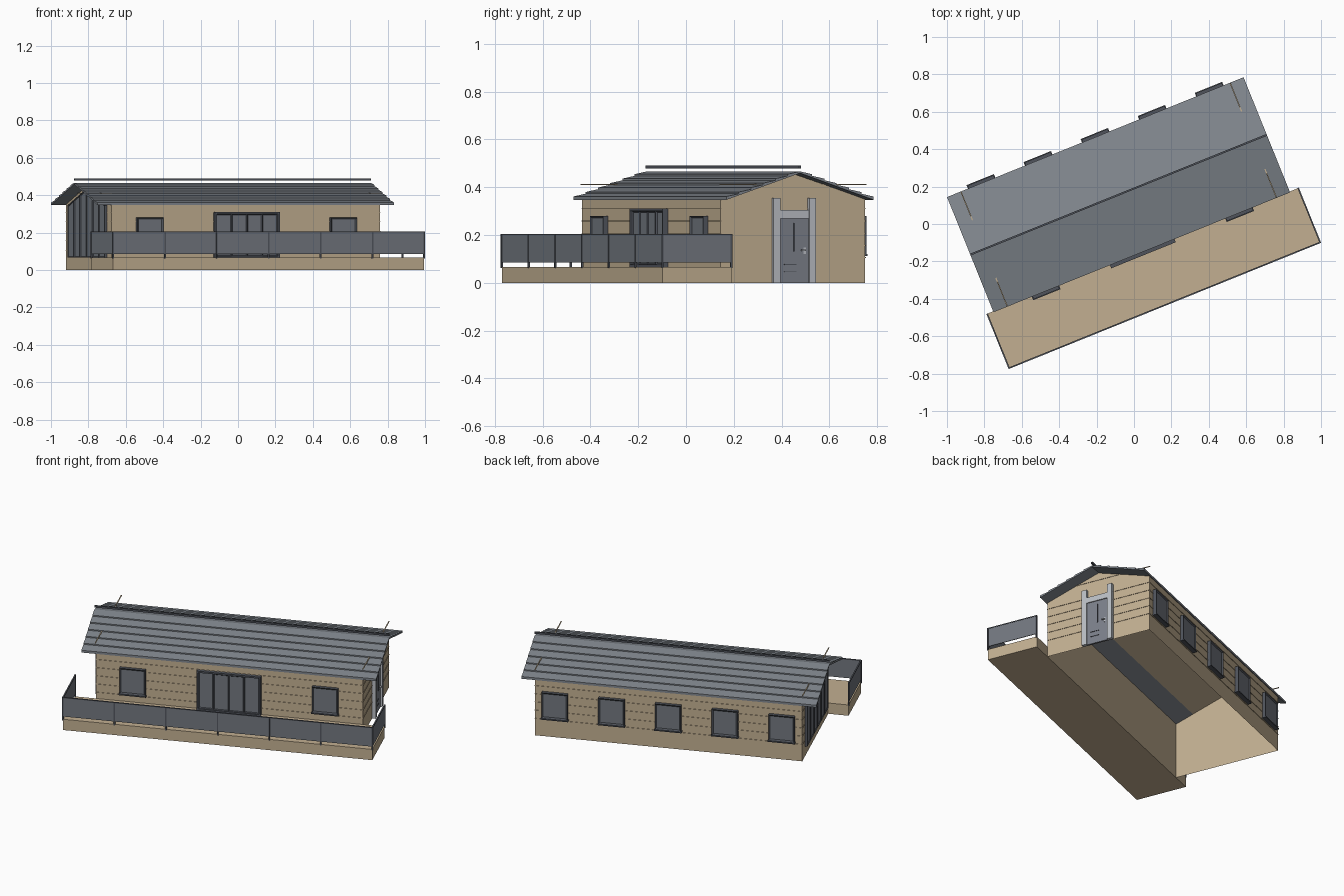
import bpy, bmesh, math

if "Cube" in bpy.data.objects:
    bpy.data.objects.remove(bpy.data.objects["Cube"])

TURN = math.radians(22)          # the whole house stands turned about z


def material(name, r, g, b):
    lin = [((c / 255 + 0.055) / 1.055) ** 2.4 for c in (r, g, b)] + [1]
    m = bpy.data.materials.new(name)
    m.use_nodes = True
    m.diffuse_color = lin
    m.node_tree.nodes["Principled BSDF"].inputs["Base Color"].default_value = lin
    return m


TIMBER = material("tan timber", 194, 175, 145)
ROOF = material("roof grey", 128, 134, 141)
GLASS = material("panel grey", 114, 119, 127)
FRAME = material("dark frame", 80, 84, 92)
DOOR = material("door grey", 124, 128, 138)
PALE = material("pale frame", 186, 190, 196)


def finish(name, bm, mats):
    bmesh.ops.recalc_face_normals(bm, faces=bm.faces)
    mesh = bpy.data.meshes.new(name)
    bm.to_mesh(mesh)
    bm.free()
    for m in mats:
        mesh.materials.append(m)
    ob = bpy.data.objects.new(name, mesh)
    ob.rotation_euler.z = TURN
    bpy.context.scene.collection.objects.link(ob)
    return ob


def prism(name, outline, axis, a, b, mats, rim=0, depth=0, open_base=False):
    """Extrude an outline along x (points y, z) or y (points x, z).
    With rim, the end at b gets a sunken pane in the second material."""
    bm = bmesh.new()
    ends = []
    for d in (a, b):
        ends.append([bm.verts.new((d, p, z) if axis == "x" else (p, d, z)) for p, z in outline])
    bm.faces.new(ends[0])
    front = bm.faces.new(ends[1])
    n = len(outline)
    for i in range(n):
        j = (i + 1) % n
        if open_base and outline[i][1] == 0 and outline[j][1] == 0:
            continue
        bm.faces.new((ends[0][i], ends[0][j], ends[1][j], ends[1][i]))
    bmesh.ops.recalc_face_normals(bm, faces=bm.faces)
    if rim:
        bmesh.ops.inset_region(bm, faces=[front], thickness=rim, depth=-depth)
        front.material_index = 1
    return finish(name, bm, mats)


def rect(p0, p1, z0, z1):
    return [(p0, z0), (p1, z0), (p1, z1), (p0, z1)]


def box(name, x0, x1, y0, y1, z0, z1, mat):
    return prism(name, rect(x0, x1, z0, z1), "y", y0, y1, [mat])


# Main dimensions in the house's own axes
X0, X1 = -0.79, 0.759            # end walls
Y0, Y1 = -0.15, 0.502            # long walls
MID = (Y0 + Y1) / 2
EAVE, PEAK = 0.35, 0.457
RX0, RX1 = -0.873, 0.837         # roof ends
XC = (X0 + X1) / 2

# Hollow gabled walls, open underneath
prism("walls", [(Y0, 0), (Y1, 0), (Y1, EAVE), (MID, PEAK), (Y0, EAVE)],
      "x", X0, X1, [TIMBER], open_base=True)

# Thin cladding battens around the walls; the highest runs out past the gables
T = 0.003
for k in range(6):
    z = 0.104 + k * 0.051
    if z > EAVE - 0.005:
        continue
    for side, y in (("front", Y0 - T), ("back", Y1)):
        box(f"{side}_batten_{k}", X0, X1, y, y + T, z, z + T, TIMBER)
for side, x in (("left", X1), ("right", X0 - T)):
    for k in range(5):
        z = 0.104 + k * 0.051
        box(f"{side}_batten_{k}", x, x + T, Y0, Y1, z, z + T, TIMBER)
    box(f"{side}_tie_batten", x - T, x + T, Y0 - 0.004, Y1 + 0.004, 0.41, 0.413, TIMBER)

# Roof of overlapping boards on both slopes
BOARDS, RUN = 6, 0.332
DROP = 0.112
for side, s in (("front", -1), ("back", 1)):
    for i in range(BOARDS):
        t0, t1 = i / BOARDS, (i + 1) / BOARDS
        ya, yb = MID + s * RUN * t0, MID + s * RUN * t1
        za, zb = 0.459 - DROP * t0, 0.459 - DROP * t1
        prism(f"{side}_roof_board_{i}",
              [(ya, za), (yb, zb), (yb, zb + 0.014), (ya, za + 0.007)],
              "x", RX0, RX1, [ROOF])

# Ridge pole floating above the peak
box("ridge_pole", RX0, RX1, MID - 0.005, MID + 0.005, 0.479, 0.49, FRAME)


# Windows on the long walls
def window(name, cx, wall, out, width, z0, z1):
    h = width / 2
    prism(name, rect(cx - h, cx + h, z0, z1), "y", wall + out * 0.001,
          wall + out * 0.022, [FRAME, GLASS], rim=0.012, depth=0.006)
    ends = sorted((wall + out * 0.001, wall + out * 0.026))
    box(name + "_sill", cx - h - 0.004, cx + h + 0.004, *ends, z0 - 0.007, z0, FRAME)


for i in range(5):
    window(f"back_window_{i}", XC + (i - 2) * 0.329, Y1, 1, 0.15, 0.12, 0.28)
for name, s in (("right", -1), ("left", 1)):
    window(f"front_{name}_window", XC + s * 0.558, Y0, -1, 0.15, 0.12, 0.28)

# Four-pane sliding door on the deck side
PANE = 0.0885
for i in range(4):
    x = XC + (i - 2) * PANE
    prism(f"sliding_pane_{i}", rect(x, x + PANE, 0.075, 0.3), "y", Y0 - 0.001,
          Y0 - 0.016 - 0.004 * (i in (1, 2)), [FRAME, GLASS], rim=0.008, depth=0.005)
for name, z in (("head", 0.3), ("track", 0.066)):
    box(f"sliding_door_{name}", XC - 0.186, XC + 0.186, Y0 - 0.024, Y0 - 0.001,
        z, z + 0.01, FRAME)
for s in (-1, 1):
    x = XC + s * 0.1815
    box("sliding_door_jamb", x - 0.0045, x + 0.0045, Y0 - 0.024, Y0 - 0.001, 0.066, 0.31, FRAME)


# Glazed gable end, its panes following the roof slope
def slope(y):
    return PEAK - 0.025 - abs(y - MID) * (PEAK - EAVE) / (Y1 - MID)


HALF, PANES = 0.265, 6
step = 2 * HALF / PANES
for i in range(PANES):
    ya = MID - HALF + i * step
    yb = ya + step
    prism(f"gable_pane_{i}", [(ya, 0.066), (yb, 0.066), (yb, slope(yb)), (ya, slope(ya))],
          "x", X0 - 0.001, X0 - 0.016, [FRAME, GLASS], rim=0.008, depth=0.005)

# Entrance door with pale posts and crossbar
box("entrance_door", X1 + 0.001, X1 + 0.012, MID - 0.066, MID + 0.066, 0, 0.27, DOOR)
for s in (-1, 1):
    y = MID + s * 0.081
    box("door_post", X1 + 0.001, X1 + 0.022, y - 0.015, y + 0.015, 0, 0.355, PALE)
box("door_crossbar", X1 + 0.001, X1 + 0.018, MID - 0.066, MID + 0.066, 0.27, 0.305, PALE)
box("door_upright_strip", X1 + 0.012, X1 + 0.015, MID - 0.002, MID + 0.002, 0.13, 0.25, FRAME)
for z in (0.045, 0.075):
    box("door_cross_strip", X1 + 0.012, X1 + 0.015, MID - 0.045, MID + 0.01, z, z + 0.003, FRAME)
box("door_handle_plate", X1 + 0.012, X1 + 0.015, MID + 0.042, MID + 0.052, 0.12, 0.148, PALE)
box("door_handle", X1 + 0.015, X1 + 0.024, MID + 0.03, MID + 0.05, 0.134, 0.139, PALE)

# Deck along the front
DX0, DX1, DY0 = -0.908, 0.886, -0.464
DECK, TOP = 0.067, 0.205
box("deck", DX0, DX1, DY0, Y0 - 0.001, 0, DECK, TIMBER)

# Railing panels, posts and handrails on three sides
R = 0.004
bay = (DX1 - DX0) / 6
for i in range(7):
    x = DX0 + i * bay
    box(f"front_rail_post_{i}", x - R, x + R, DY0 - R, DY0 + R, DECK - 0.005, TOP, FRAME)
    if i < 6:
        box(f"front_rail_panel_{i}", x + R, x + bay - R, DY0 - 0.002, DY0 + 0.002,
            0.085, TOP - 0.005, GLASS)
box("front_handrail", DX0 - R, DX1 + R, DY0 - R, DY0 + R, TOP - 0.005, TOP, FRAME)
for side, x in (("right", DX0), ("left", DX1)):
    box(f"{side}_rail_panel", x - 0.002, x + 0.002, DY0 + R, Y0 - R, 0.085, TOP - 0.005, GLASS)
    box(f"{side}_handrail", x - R, x + R, DY0, Y0, TOP - 0.005, TOP, FRAME)
    box(f"{side}_rail_post", x - R, x + R, Y0 - 2 * R, Y0, DECK - 0.005, TOP, FRAME)
